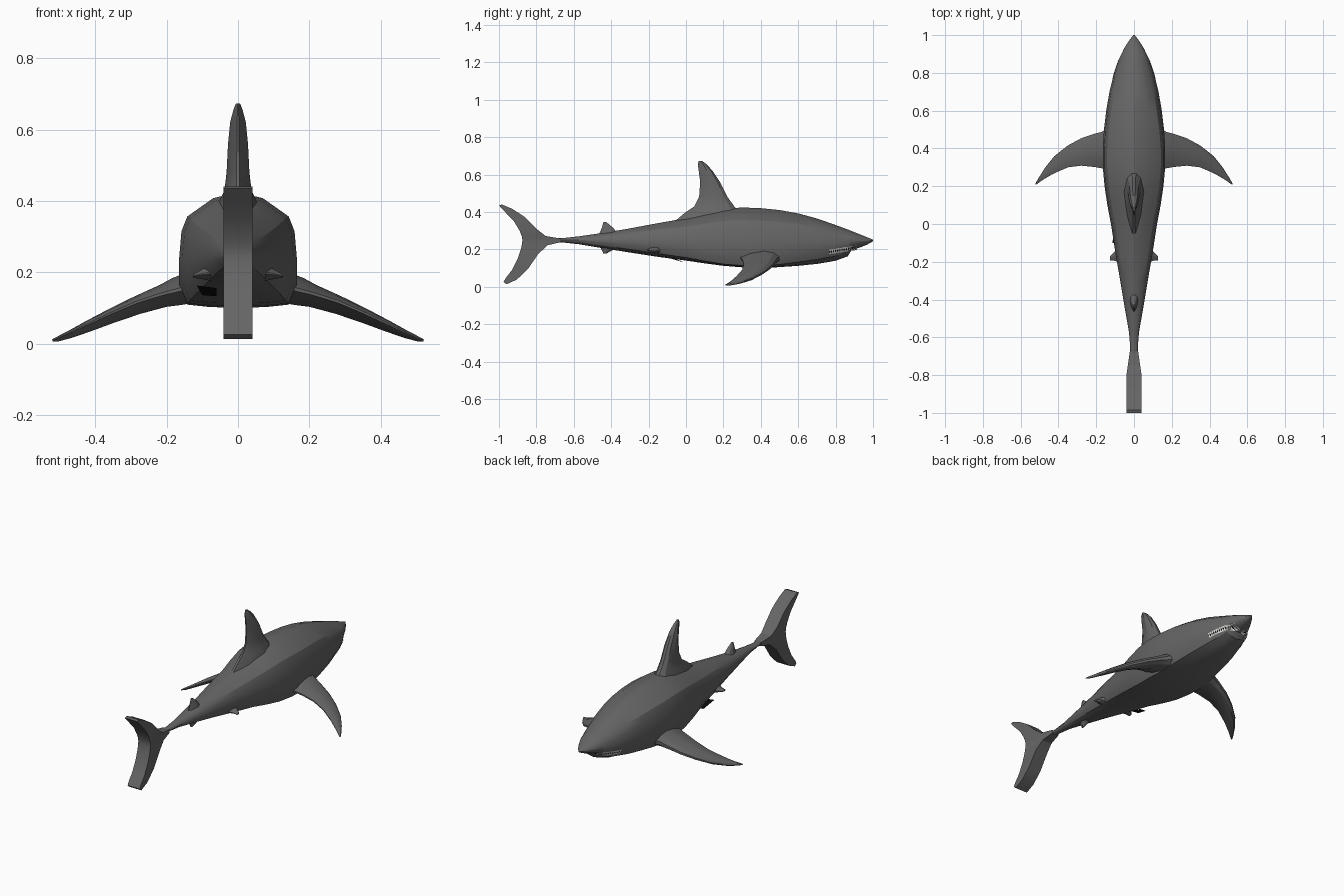
import bpy, bmesh, math
from mathutils import Vector

if "Cube" in bpy.data.objects:
    bpy.data.objects.remove(bpy.data.objects["Cube"])


def material(name, r, g, b):
    m = bpy.data.materials.new(name)
    m.diffuse_color = (r, g, b, 1)
    m.use_nodes = True
    m.node_tree.nodes["Principled BSDF"].inputs["Base Color"].default_value = m.diffuse_color
    return m


GREY = material("shark grey", .13, .13, .13)
WHITE = material("tooth white", .75, .75, .72)
BLACK = material("dark patch", .004, .004, .004)


def make(name, bm, mat, smooth=True):
    bmesh.ops.recalc_face_normals(bm, faces=bm.faces)
    me = bpy.data.meshes.new(name)
    bm.to_mesh(me)
    bm.free()
    ob = bpy.data.objects.new(name, me)
    bpy.context.collection.objects.link(ob)
    me.materials.append(mat)
    if smooth:
        bpy.ops.object.select_all(action='DESELECT')
        ob.select_set(True)
        bpy.context.view_layer.objects.active = ob
        bpy.ops.object.shade_smooth_by_angle(angle=math.radians(25))
    return ob


def loft(name, rings, mat=GREY):
    """Skin a list of equal closed rings and cap both ends."""
    bm = bmesh.new()
    vs = [[bm.verts.new(p) for p in r] for r in rings]
    n = len(vs[0])
    for a, b in zip(vs, vs[1:]):
        for i in range(n):
            j = (i + 1) % n
            bm.faces.new((a[i], a[j], b[j], b[i]))
    bm.faces.new(vs[0])
    bm.faces.new(vs[-1])
    return make(name, bm, mat)


def fin_ring(lead, trail, thick, axis):
    """Lens section between leading and trailing points, thick along axis."""
    l, t, a = Vector(lead), Vector(trail), Vector(axis).normalized()
    pts = [(.0, .25), (.12, .75), (.4, 1), (.75, .65), (1, .12)]
    up = [l.lerp(t, u) + a * thick * h for u, h in pts]
    dn = [l.lerp(t, u) - a * thick * h for u, h in reversed(pts)]
    return up + dn


# Body: stations of y, bottom, top, half width, roundness
STATIONS = [
    (1.0, .243, .252, .004, 1), (.97, .226, .264, .027, 1), (.93, .21, .28, .052, .9),
    (.885, .196, .298, .074, .7), (.865, .163, .306, .083, .7), (.8, .139, .33, .105, .6),
    (.7, .122, .365, .13, .4), (.6, .112, .392, .147, .25), (.5, .105, .41, .159, .1),
    (.4, .1, .42, .165, 0), (.3, .104, .424, .165, 0), (.2, .112, .415, .156, 0),
    (.1, .125, .392, .141, .1), (0, .14, .366, .122, .25), (-.15, .16, .34, .099, .4),
    (-.3, .183, .312, .073, .6), (-.45, .207, .287, .048, .8), (-.57, .227, .27, .027, 1),
    (-.65, .236, .261, .02, 1), (-.72, .237, .26, .02, 1)]
BOXY = [(0, 0), (.5, .01), (.86, .03), (1, .2), (1, .42), (.96, .66), (.86, .79), (.42, .95), (0, 1)]
ROUND = [(0, 0), (.4, .06), (.75, .2), (.95, .38), (1, .52), (.9, .7), (.7, .84), (.37, .95), (0, 1)]


def half_section(st):
    y, lo, hi, w, k = st
    return [(w * (a[0] + (b[0] - a[0]) * k), y, lo + (hi - lo) * (a[1] + (b[1] - a[1]) * k))
            for a, b in zip(BOXY, ROUND)]


def body_ring(st):
    h = half_section(st)
    return h + [(-x, y, z) for x, y, z in h[-2:0:-1]]


loft("body", [body_ring(s) for s in STATIONS])

# Tail fin: front and rear edge pairs (y, z) from the upper to the lower tip
TAIL = [((-.985, .44), (-1, .435)), ((-.93, .417), (-.965, .397)), ((-.86, .372), (-.92, .35)),
        ((-.8, .31), (-.89, .3)), ((-.75, .271), (-.878, .27)), ((-.67, .258), (-.875, .252)),
        ((-.67, .238), (-.876, .232)), ((-.74, .222), (-.883, .2)), ((-.79, .175), (-.9, .15)),
        ((-.845, .095), (-.93, .09)), ((-.905, .038), (-.965, .045)), ((-.96, .013), (-.975, .026))]


def tail_width(y):
    return .02 + .02 * min(1, max(0, (-.66 - y) / .14))


loft("tail_fin", [[(-tail_width(f[0]), *f), (tail_width(f[0]), *f),
                   (tail_width(r[0]), *r), (-tail_width(r[0]), *r)] for f, r in TAIL])

# Dorsal fin: z, front y, rear y, half thickness
DORSAL = [(.35, .31, -.06, .06), (.4, .285, 0, .052), (.43, .258, .045, .038), (.48, .222, .07, .032),
          (.56, .182, .076, .028), (.62, .142, .068, .022), (.655, .11, .063, .013), (.673, .085, .068, .006)]
loft("dorsal_fin", [fin_ring((0, f, z), (0, r, z), t, (1, 0, 0)) for z, f, r, t in DORSAL])

# Pectoral fins: x, front y, front z, rear y, rear z, half thickness
PECTORAL = [(.11, .52, .16, .28, .165, .045), (.17, .487, .145, .295, .15, .04), (.21, .477, .13, .302, .14, .032),
            (.28, .453, .103, .309, .118, .026), (.35, .415, .075, .3, .088, .021), (.42, .36, .045, .27, .055, .016),
            (.47, .298, .024, .242, .031, .011), (.505, .243, .012, .218, .015, .007), (.52, .217, .009, .208, .01, .003)]
for side, label in ((1, "right"), (-1, "left")):
    loft(label + "_pectoral_fin", [fin_ring((side * x, f, fz), (side * x, r, rz), t, (side * .3, 0, 1))
                                   for x, f, fz, r, rz, t in PECTORAL])
    # Small pelvic fins
    loft(label + "_pelvic_fin", [fin_ring((side * x, f, z), (side * x, r, z), t, (0, 0, 1))
                                 for x, f, r, z, t in ((.07, -.12, -.21, .2, .025), (.1, -.145, -.195, .195, .014),
                                                       (.126, -.17, -.192, .19, .004))])

# Small second dorsal fin and anal fin
for name, zs in (("second_dorsal_fin", (.28, .315, .345)), ("anal_fin", (.22, .197, .178))):
    loft(name, [fin_ring((0, f, z), (0, r, z), t, (1, 0, 0)) for z, (f, r, t) in
                zip(zs, ((-.36, -.465, .025), (-.39, -.45, .016), (-.425, -.442, .005)))])


# Teeth: two rows of small pointed plates around the mouth
def surface_x(y, z):
    for a, b in zip(STATIONS, STATIONS[1:]):
        if b[0] <= y <= a[0]:
            k = (a[0] - y) / (a[0] - b[0])
            h = half_section([p + (q - p) * k for p, q in zip(a, b)])
            for p, q in zip(h, h[1:]):
                if p[2] <= z <= q[2]:
                    return p[0] + (q[0] - p[0]) * (z - p[2]) / (q[2] - p[2])
    return .0


def mouth_z(y):
    return .187 + .022 * (y - .77) / .14


bm = bmesh.new()
gum = bmesh.new()
for side in (1, -1):
    for i in range(13):
        y = .77 + i * .0115
        for d in (1, -1):
            z = mouth_z(y)
            pts = [(y - .006, z + .012 * d), (y + .006, z + .012 * d), (y + .002, z - .004 * d)]
            bm.faces.new([bm.verts.new((side * (surface_x(a, max(b, .2) if a > .88 else b) + .004), a, b))
                          for a, b in pts])
    # Dark mouth slit behind the teeth
    ys = [.765 + i * .012 for i in range(13)]
    rows = [[gum.verts.new((side * (surface_x(y, mouth_z(y) + o) + .0015), y, mouth_z(y) + o))
             for y in ys] for o in (-.004, .004)]
    for i in range(12):
        gum.faces.new((rows[0][i], rows[0][i + 1], rows[1][i + 1], rows[1][i]))
make("teeth", bm, WHITE, False)
make("mouth_slit", gum, BLACK, False)

# Dark patch on the rear of the belly, left side
bm = bmesh.new()
bm.faces.new([bm.verts.new(p) for p in ((-.115, -.1, .163), (-.06, -.1, .156),
                                        (-.06, -.02, .133), (-.1, -.02, .136))])
make("belly_patch", bm, BLACK, False)
